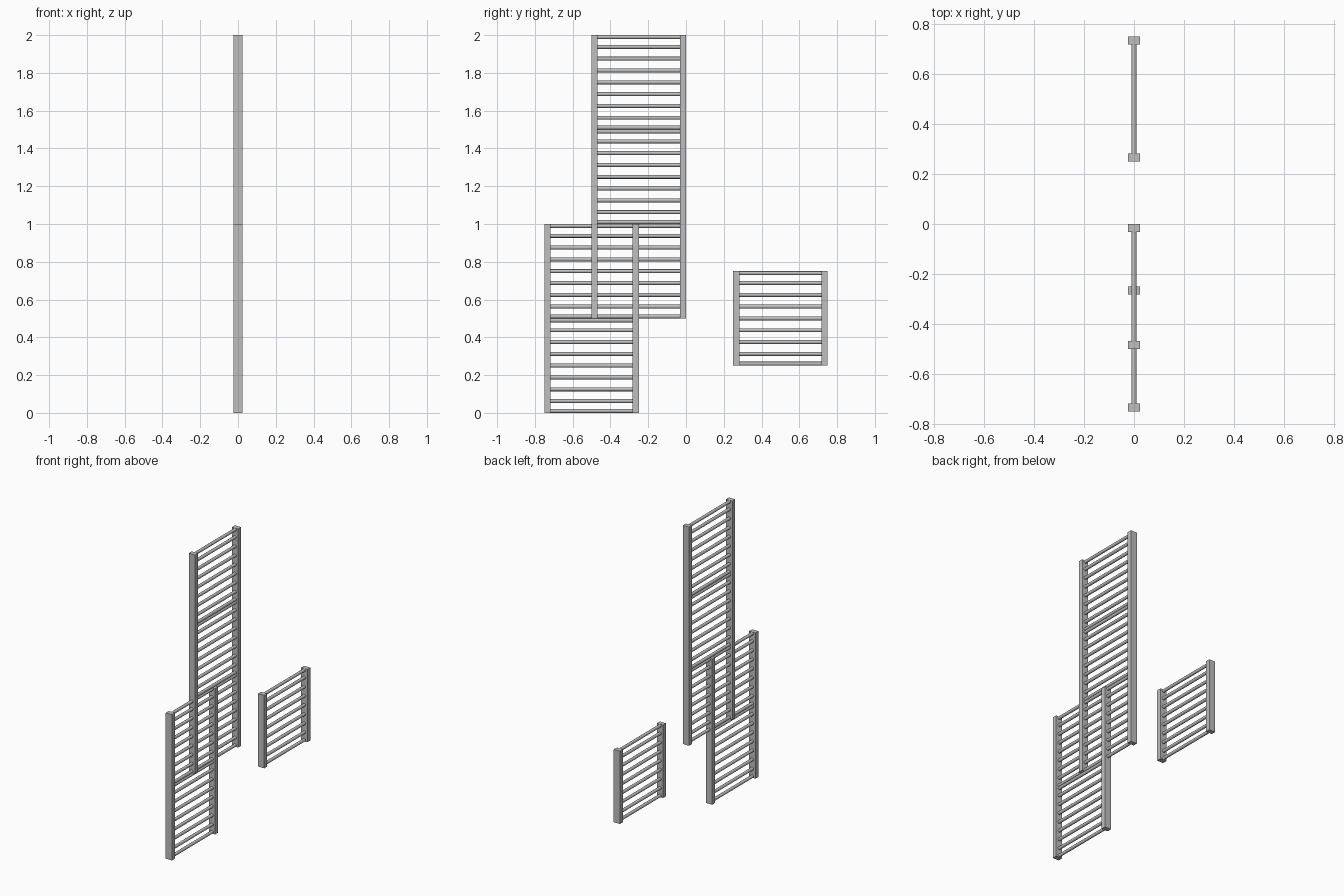
import bpy, math

if "Cube" in bpy.data.objects:
    bpy.data.objects.remove(bpy.data.objects["Cube"])

grey = bpy.data.materials.new("mid_grey")
grey.diffuse_color = (0.52, 0.52, 0.52, 1)
grey.use_nodes = True
grey.node_tree.nodes["Principled BSDF"].inputs["Base Color"].default_value = grey.diffuse_color

SIZE = 0.5          # side of one square bay
STILE_W = 0.032     # stile width along y
STILE_D = 0.047     # stile depth along x
R = 0.0105          # rung radius


def stile(name, y, z0, z1):
    bpy.ops.mesh.primitive_cube_add(size=1, location=(0, y, (z0 + z1) / 2))
    ob = bpy.context.object
    ob.name = name
    ob.scale = (STILE_D, STILE_W, z1 - z0)
    bpy.ops.object.transform_apply(location=False, rotation=False, scale=True)
    ob.data.materials.append(grey)


def rung(name, y, z):
    bpy.ops.mesh.primitive_cylinder_add(
        vertices=16, radius=R, depth=SIZE - STILE_W, location=(0, y, z),
        rotation=(math.pi / 2, 0, 0))
    ob = bpy.context.object
    ob.name = name
    ob.data.materials.append(grey)
    bpy.ops.object.shade_smooth_by_angle(angle=math.radians(40))


def ladder(name, y0, z0, bays):
    # two upright stiles
    stile(name + "_front_stile", y0 + STILE_W / 2, z0, z0 + SIZE * bays)
    stile(name + "_back_stile", y0 + SIZE - STILE_W / 2, z0, z0 + SIZE * bays)
    # nine rungs per bay, the end ones flush with the bay's edges
    for b in range(bays):
        for k in range(9):
            h = min(max(k * SIZE / 8, R), SIZE - R)
            rung(f"{name}_rung", y0 + SIZE / 2, z0 + b * SIZE + h)


ladder("low_ladder", -0.75, 0.0, 2)
ladder("tall_ladder", -0.5, 0.5, 3)
ladder("short_ladder", 0.25, 0.25, 1)
